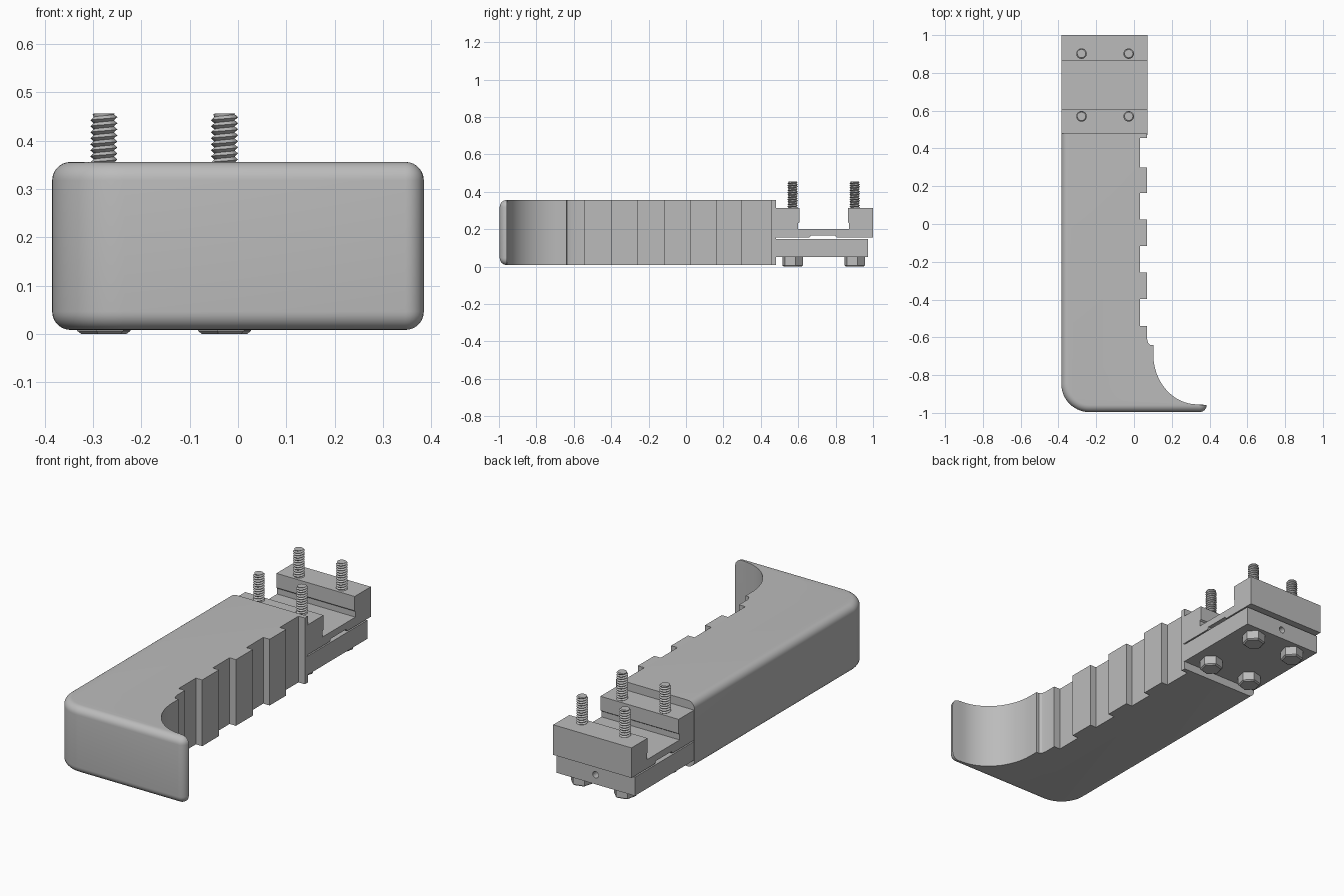
import bpy, bmesh
from math import sin, cos, pi, radians

cube = bpy.data.objects.get("Cube")
if cube:
    bpy.data.objects.remove(cube, do_unlink=True)

grey = bpy.data.materials.new("light grey")
grey.use_nodes = True
grey.diffuse_color = (0.5, 0.5, 0.5, 1)
grey.node_tree.nodes["Principled BSDF"].inputs["Base Color"].default_value = (0.5, 0.5, 0.5, 1)


def finish(name, bm, angle=None):
    bmesh.ops.recalc_face_normals(bm, faces=bm.faces)
    mesh = bpy.data.meshes.new(name)
    bm.to_mesh(mesh)
    bm.free()
    mesh.materials.append(grey)
    ob = bpy.data.objects.new(name, mesh)
    bpy.context.collection.objects.link(ob)
    bpy.ops.object.select_all(action='DESELECT')
    ob.select_set(True)
    bpy.context.view_layer.objects.active = ob
    if angle:
        bpy.ops.object.shade_smooth_by_angle(angle=radians(angle))
    return ob


def loft(bm, rings):
    # skin closed rings of equal length and cap both ends
    rows = [[bm.verts.new(p) for p in ring] for ring in rings]
    n = len(rows[0])
    for a, b in zip(rows, rows[1:]):
        for i in range(n):
            j = (i + 1) % n
            bm.faces.new((a[i], a[j], b[j], b[i]))
    bm.faces.new(rows[0][::-1])
    bm.faces.new(rows[-1])


def arc(cx, cy, r, a0, a1, n):
    return [(cx + r * cos(radians(a0 + (a1 - a0) * i / n)),
             cy + r * sin(radians(a0 + (a1 - a0) * i / n))) for i in range(n + 1)]


# Notched grip edge, from the back towards the front
notch_edge = [(0.07, 0.48)]
outer = True
for y in (0.455, 0.30, 0.163, 0.023, -0.117, -0.257, -0.397, -0.54):
    xs = (0.07, 0.033) if outer else (0.033, 0.07)
    notch_edge += [(x, y) for x in xs]
    outer = not outer
notch_edge += [(0.07, -0.61), (0.075, -0.63), (0.085, -0.64), (0.102, -0.64)]
sweep = [(0.335 + 0.233 * cos(t), -0.69 + 0.265 * sin(t))
         for t in [pi + pi / 2 * i / 16 for i in range(17)]]


def outline(d):
    # outer sides move in by d, the grip edge stays put
    tip = max(0.038 - d, 0.001)
    return (notch_edge + sweep
            + arc(0.385 - d - tip, -0.996 + d + tip, tip, 0, -90, 6)
            + arc(-0.235, -0.846, 0.15 - d, -90, -180, 14)
            + [(-0.385 + d, 0.48)])


# Main body with rounded outer rim
R, LOW, HIGH = 0.038, 0.008, 0.356
steps = [pi / 2 * i / 7 for i in range(8)]
layers = [(R * (1 - sin(t)), LOW + R * (1 - cos(t))) for t in steps]
layers += [(d, LOW + HIGH - z) for d, z in reversed(layers)]
bm = bmesh.new()
loft(bm, [[(x, y, z) for x, y in outline(d)] for d, z in layers])
finish("grip_body", bm, 25)


# Clamp parts: side profiles in y and z, extruded across x
def bar(name, profile):
    bm = bmesh.new()
    loft(bm, [[(x, y, z) for y, z in profile] for x in (-0.383, 0.072)])
    return finish(name, bm)


bar("upper_clamp", [(0.472, 0.155), (0.66, 0.155), (0.668, 0.167), (0.797, 0.167),
                    (0.805, 0.155), (1.0, 0.155), (1.0, 0.313), (0.866, 0.313),
                    (0.866, 0.238), (0.872, 0.232), (0.872, 0.202), (0.6, 0.202),
                    (0.6, 0.232), (0.608, 0.238), (0.608, 0.313), (0.472, 0.313)])
plate = bar("lower_clamp", [(0.472, 0.05), (0.972, 0.05), (0.972, 0.148), (0.472, 0.148)])

# Small blind hole in the back of the lower clamp
bpy.ops.mesh.primitive_cylinder_add(vertices=20, radius=0.017, depth=0.1,
                                    location=(-0.155, 0.972, 0.1), rotation=(pi / 2, 0, 0))
cutter = bpy.context.object
cutter.name = "hole_cutter"
cutter.hide_render = True
cut = plate.modifiers.new("hole", 'BOOLEAN')
cut.operation = 'DIFFERENCE'
cut.object = cutter
bpy.context.view_layer.objects.active = plate
bpy.ops.object.modifier_apply(modifier="hole")
bpy.data.objects.remove(cutter, do_unlink=True)


def bolt(name, x, y):
    # Hex head, chamfered underneath
    bm = bmesh.new()
    loft(bm, [[(x + r * cos(radians(15 + 60 * k)), y + r * sin(radians(15 + 60 * k)), z)
               for k in range(6)] for r, z in ((0.049, 0), (0.057, 0.006), (0.057, 0.051))])
    finish(name + "_head", bm)

    # Helical thread: alternating root and crest lines
    bm = bmesh.new()
    n, pitch, start, top = 20, 0.0125, 0.28, 0.456
    count = int((top - start) / pitch + 2) * n

    def line(r, shift):
        verts = []
        for j in range(count + 1):
            z = min(start + pitch * (j / n + shift), top)
            rr = min(r, 0.022 + (top - z))
            a = 2 * pi * j / n
            verts.append(bm.verts.new((x + rr * cos(a), y + rr * sin(a), z)))
        return verts
    root, crest = line(0.021, 0), line(0.028, 0.5)
    for j in range(count):
        bm.faces.new((root[j], root[j + 1], crest[j + 1], crest[j]))
        if j + n + 1 <= count:
            bm.faces.new((crest[j], crest[j + 1], root[j + n + 1], root[j + n]))
    # Flat tip
    bm.faces.new([bm.verts.new((x + 0.022 * cos(2 * pi * k / n),
                                y + 0.022 * sin(2 * pi * k / n), top)) for k in range(n)])
    finish(name + "_thread", bm, 30)


for side, bx in (("right", -0.278), ("left", -0.028)):
    for end, by in (("front", 0.57), ("back", 0.902)):
        bolt(f"{end}_{side}_bolt", bx, by)
